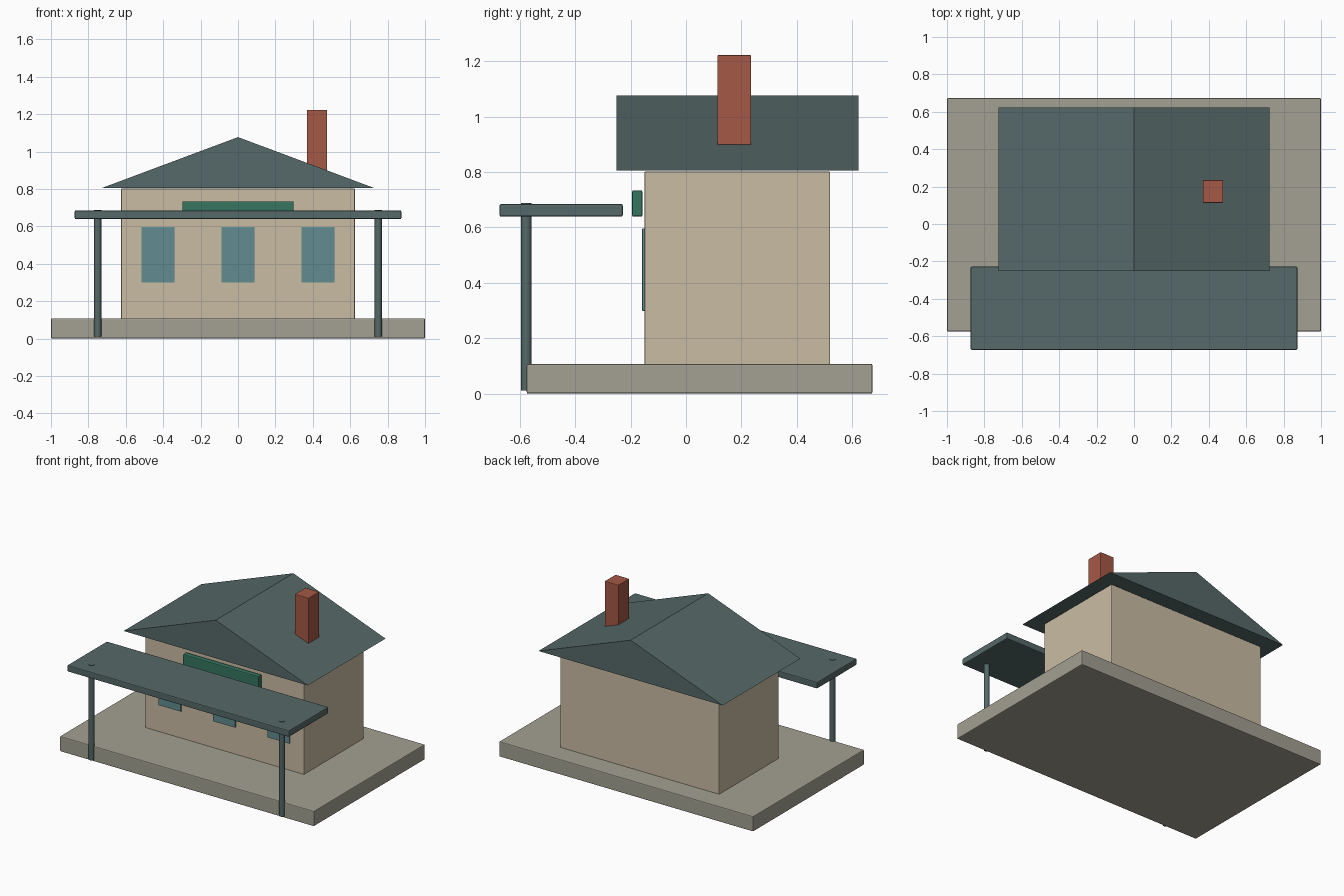
import bpy, bmesh

cube = bpy.data.objects.get("Cube")
if cube:
    bpy.data.objects.remove(cube, do_unlink=True)


def material(name, r, g, b):
    """Flat material from 0-255 sRGB values, stored as linear."""
    lin = [((c / 255 + 0.055) / 1.055) ** 2.4 for c in (r, g, b)] + [1.0]
    mat = bpy.data.materials.new(name)
    mat.use_nodes = True
    mat.diffuse_color = lin
    mat.node_tree.nodes["Principled BSDF"].inputs["Base Color"].default_value = lin
    return mat


stone = material("stone grey", 163, 160, 146)
plaster = material("cream plaster", 201, 188, 164)
slate = material("slate green grey", 86, 104, 104)
brick = material("brick red", 164, 88, 70)
glass = material("window blue", 98, 140, 145)
green = material("sign green", 54, 117, 96)


def new_object(name, bm, mat):
    bmesh.ops.recalc_face_normals(bm, faces=bm.faces)
    mesh = bpy.data.meshes.new(name)
    bm.to_mesh(mesh)
    bm.free()
    mesh.materials.append(mat)
    obj = bpy.data.objects.new(name, mesh)
    bpy.context.collection.objects.link(obj)
    return obj


def box(name, xs, ys, zs, mat, bevel=0.0):
    """Box spanning the given ranges, with softened edges if wanted."""
    bm = bmesh.new()
    bmesh.ops.create_cube(bm, size=1)
    for v in bm.verts:
        v.co = [(lo + hi) / 2 + c * (hi - lo)
                for c, (lo, hi) in zip(v.co, (xs, ys, zs))]
    obj = new_object(name, bm, mat)
    if bevel:
        mod = obj.modifiers.new("soft edges", "BEVEL")
        mod.width = bevel
        mod.segments = 2
    return obj


# Ground slab and house body
box("base_slab", (-1, 1), (-0.575, 0.673), (0, 0.108), stone, 0.006)
box("house_walls", (-0.625, 0.625), (-0.15, 0.52), (0.1, 0.802), plaster, 0.004)

# Gable roof: triangle profile extruded front to back
bm = bmesh.new()
gable = bm.faces.new([bm.verts.new((x, -0.25, z))
                      for x, z in ((-0.725, 0.806), (0.725, 0.806), (0, 1.077))])
extruded = bmesh.ops.extrude_face_region(bm, geom=[gable])["geom"]
bmesh.ops.translate(bm, vec=(0, 0.873, 0),
                    verts=[g for g in extruded if isinstance(g, bmesh.types.BMVert)])
new_object("gable_roof", bm, slate)

# Chimney
box("chimney", (0.368, 0.476), (0.113, 0.235), (0.897, 1.222), brick, 0.004)

# Porch canopy with its sign
box("porch_canopy", (-0.873, 0.873), (-0.673, -0.228), (0.639, 0.685), slate, 0.006)
box("sign_board", (-0.298, 0.298), (-0.195, -0.157), (0.639, 0.734), green, 0.006)

# Porch posts, just showing through the canopy top
for side, x in (("right", -0.75), ("left", 0.75)):
    bm = bmesh.new()
    bmesh.ops.create_cone(bm, cap_ends=True, segments=16,
                          radius1=0.019, radius2=0.019, depth=0.677)
    bmesh.ops.translate(bm, verts=bm.verts, vec=(x, -0.576, 0.3495))
    for face in bm.faces:
        face.smooth = len(face.verts) == 4
    for edge in bm.edges:
        edge.smooth = all(f.smooth for f in edge.link_faces)
    new_object("porch_post_" + side, bm, slate)

# Front windows as thin plates
for name, x in (("right", -0.428), ("middle", 0), ("left", 0.428)):
    box("window_" + name, (x - 0.088, x + 0.088), (-0.158, -0.149),
        (0.299, 0.597), glass, 0.002)
